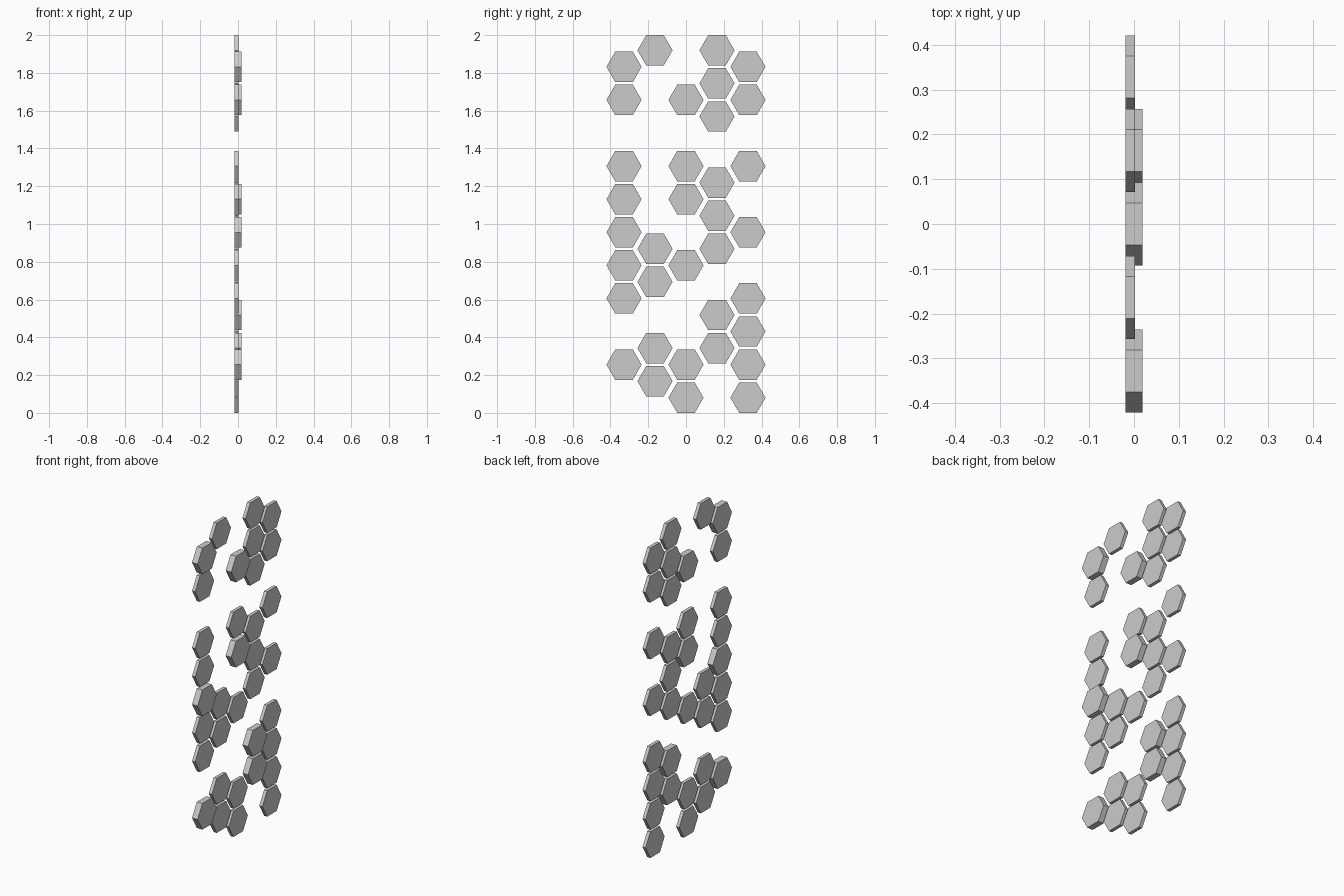
import bpy, bmesh, math

if "Cube" in bpy.data.objects:
    bpy.data.objects.remove(bpy.data.objects["Cube"])

# Tile grid measurements
R = 0.0929                       # hexagon corner radius
H = R * math.sqrt(3) / 2         # half height across flats
COL = 0.421 - R                  # y of the outer columns
PITCH = (2 - 2 * H) / 10.5       # vertical spacing of tiles in a column
BACK, THIN, THICK = -0.019, 0.021, 0.038

# Filled rows per column (from -y to +y); odd columns sit half a step higher
columns = [
    [1, 3, 4, 5, 6, 7, 9, 10],
    [0, 1, 3, 4, 10],
    [0, 1, 4, 6, 7, 9],
    [1, 2, 4, 5, 6, 8, 9, 10],
    [0, 1, 2, 3, 5, 7, 9, 10],
]
raised = {(0, 1), (0, 5), (0, 10), (2, 6), (2, 9), (3, 1), (3, 2)}


def hex_tile(name, y, z, depth):
    """Flat-topped hexagonal prism lying in the yz plane."""
    bm = bmesh.new()
    ring = [bm.verts.new((BACK, y + R * math.cos(i * math.pi / 3),
                          z + R * math.sin(i * math.pi / 3))) for i in range(6)]
    face = bm.faces.new(ring)
    ext = bmesh.ops.extrude_face_region(bm, geom=[face], use_keep_orig=True)
    verts = [g for g in ext["geom"] if isinstance(g, bmesh.types.BMVert)]
    bmesh.ops.translate(bm, verts=verts, vec=(depth, 0, 0))
    bmesh.ops.recalc_face_normals(bm, faces=bm.faces)
    mesh = bpy.data.meshes.new(name)
    bm.to_mesh(mesh)
    bm.free()
    bpy.context.collection.objects.link(bpy.data.objects.new(name, mesh))


# Wall panel of thin and thick tiles
for c, rows in enumerate(columns):
    for k in rows:
        thick = (c, k) in raised
        name = "thick_hex_tile" if thick else "thin_hex_tile"
        hex_tile(f"{name}_{c}_{k}", (c - 2) * COL / 2,
                 H + (k + 0.5 * (c % 2)) * PITCH, THICK if thick else THIN)
